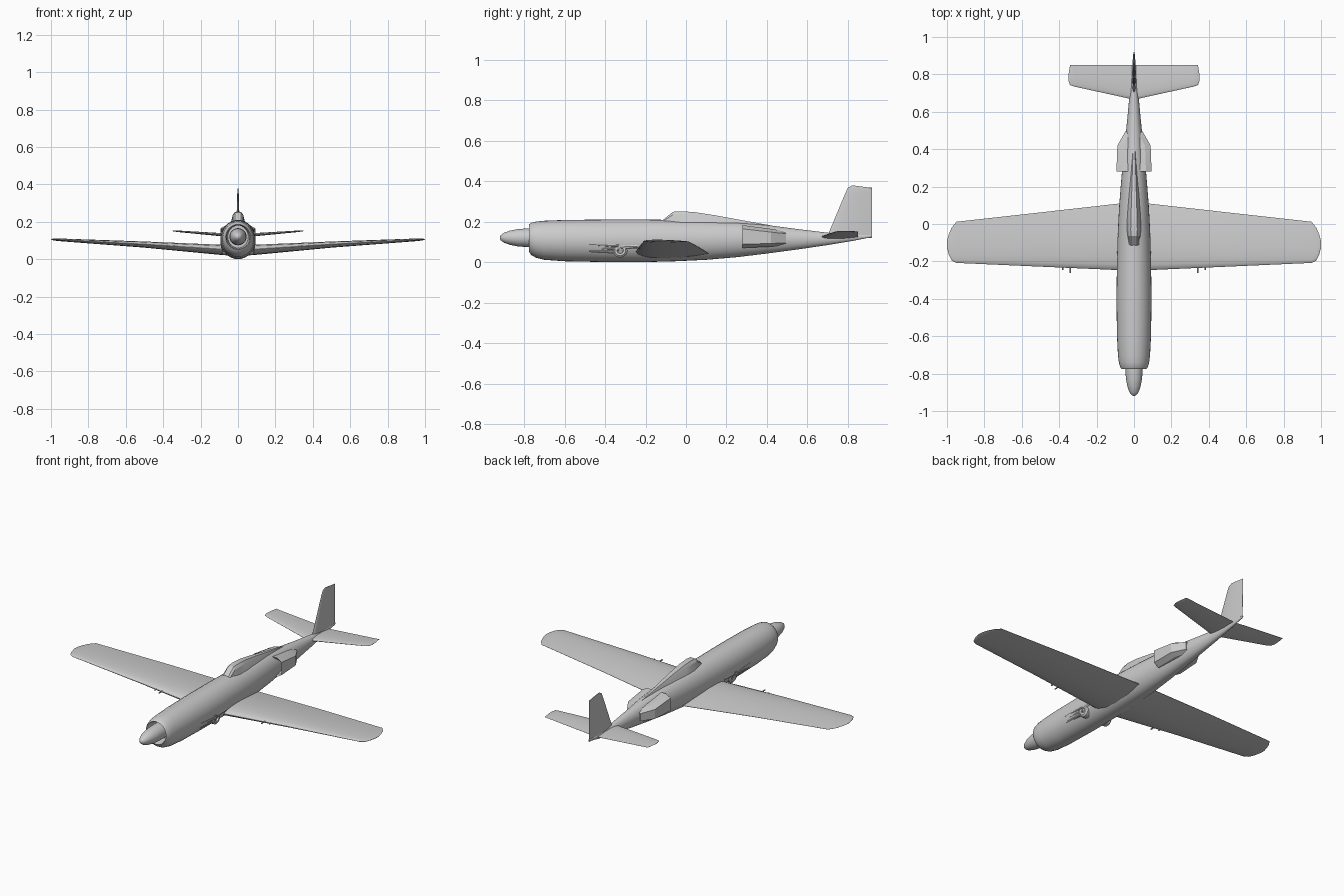
import bpy, bmesh, math
from mathutils import Vector

cube = bpy.data.objects.get("Cube")
if cube:
    bpy.data.objects.remove(cube, do_unlink=True)

grey = bpy.data.materials.new("plain grey")
grey.use_nodes = True
grey.diffuse_color = (0.6, 0.6, 0.6, 1)
grey.node_tree.nodes["Principled BSDF"].inputs["Base Color"].default_value = (0.6, 0.6, 0.6, 1)


def loft(name, rings, angle=35, mirror=False):
    """Skin a list of equal-length closed rings and cap both ends."""
    bm = bmesh.new()
    rows = [[bm.verts.new(p) for p in ring] for ring in rings]
    n = len(rows[0])
    for a, b in zip(rows, rows[1:]):
        for i in range(n):
            j = (i + 1) % n
            bm.faces.new((a[i], a[j], b[j], b[i]))
    bm.faces.new(rows[0][::-1])
    bm.faces.new(rows[-1])
    bmesh.ops.recalc_face_normals(bm, faces=bm.faces)
    mesh = bpy.data.meshes.new(name)
    bm.to_mesh(mesh)
    bm.free()
    mesh.materials.append(grey)
    obj = bpy.data.objects.new(name, mesh)
    bpy.context.collection.objects.link(obj)
    if mirror:
        obj.modifiers.new("mirror", 'MIRROR').use_axis[0] = True
    bpy.ops.object.select_all(action='DESELECT')
    obj.select_set(True)
    bpy.context.view_layer.objects.active = obj
    bpy.ops.object.shade_smooth_by_angle(angle=math.radians(angle))
    return obj


def oval(y, half, low, high, n=32, x=0):
    """Upright elliptical ring at station y."""
    mid, rad = (low + high) / 2, (high - low) / 2
    turn = math.tau / n
    return [(x + half * math.cos(i * turn), y, mid + rad * math.sin(i * turn)) for i in range(n)]


def foil(lead, trail, thick, up):
    """Aerofoil ring between two edge points, thickened along up."""
    lead, trail, up = Vector(lead), Vector(trail), Vector(up)
    ts = [0, 0.02, 0.08, 0.2, 0.4, 0.65, 0.85, 1]

    def height(t):
        return thick * (1.3 * math.sqrt(t) * (1 - t) + 0.02)
    top = [lead.lerp(trail, t) + up * height(t) for t in ts]
    low = [lead.lerp(trail, t) - up * height(t) for t in reversed(ts)]
    return top + low


def tube(name, points, radius, mirror=True, n=10):
    """Straight-sided pipe along y through the given points."""
    return loft(name, [oval(y, radius, z - radius, z + radius, n, x) for x, y, z in points], mirror=mirror)


# Fuselage with a recessed cowl mouth
body = [(-0.70, 0.055, 0.06, 0.18), (-0.765, 0.060, 0.055, 0.180), (-0.776, 0.066, 0.052, 0.186),
        (-0.765, 0.074, 0.035, 0.194), (-0.74, 0.081, 0.021, 0.200), (-0.70, 0.086, 0.011, 0.204),
        (-0.60, 0.091, 0.004, 0.208), (-0.40, 0.094, 0, 0.210), (-0.20, 0.091, 0, 0.210),
        (-0.05, 0.087, 0.004, 0.208), (0.10, 0.079, 0.011, 0.203), (0.25, 0.067, 0.024, 0.196),
        (0.40, 0.053, 0.042, 0.183), (0.55, 0.037, 0.062, 0.163), (0.70, 0.023, 0.084, 0.145),
        (0.82, 0.012, 0.104, 0.138), (0.92, 0.003, 0.124, 0.134)]
loft("fuselage", [oval(*s) for s in body], 40)

# Spinner
nose = [(-0.92, 0.003), (-0.915, 0.013), (-0.90, 0.024), (-0.87, 0.035), (-0.83, 0.043),
        (-0.78, 0.046), (-0.69, 0.046)]
loft("spinner", [oval(y, r, 0.12 - r, 0.12 + r) for y, r in nose])

# Canopy: faceted windscreen and tapering spine
glass = [(-0.115, 0.026, 0.020, 0.207), (-0.065, 0.040, 0.020, 0.248), (-0.03, 0.043, 0.022, 0.251),
         (0.04, 0.042, 0.020, 0.247), (0.15, 0.037, 0.016, 0.230), (0.28, 0.028, 0.011, 0.206),
         (0.42, 0.010, 0.005, 0.181)]
canopy_rings = []
for y, base, top, z in glass:
    floor = 0.175 - max(0, y) * 0.1
    side = floor + (z - floor) * 0.8
    canopy_rings.append([(-base, y, floor), (base, y, floor), (top * 1.3, y, side), (top * 0.8, y, z),
                         (-top * 0.8, y, z), (-top * 1.3, y, side)])
loft("canopy", canopy_rings, 20)

# Wings with rounded tips
wing = [(0, -0.252, 0.116, 0.048, 0.056), (0.09, -0.246, 0.108, 0.053, 0.053),
        (0.5, -0.228, 0.062, 0.080, 0.032), (0.95, -0.208, 0.012, 0.104, 0.014),
        (0.975, -0.195, -0.02, 0.105, 0.011), (0.99, -0.165, -0.055, 0.106, 0.008),
        (1.0, -0.125, -0.09, 0.106, 0.003)]
loft("wing", [foil((x, a, z), (x, b, z - 0.15 * t), t, (0, 0, 1)) for x, a, b, z, t in wing], mirror=True)

# Tailplane
tail = [(0, 0.665, 0.85, 0.124, 0.020), (0.32, 0.735, 0.85, 0.149, 0.008),
        (0.342, 0.743, 0.85, 0.151, 0.006), (0.35, 0.765, 0.80, 0.151, 0.002)]
loft("tailplane", [foil((x, a, z), (x, b, z), t, (0, 0, 1)) for x, a, b, z, t in tail], mirror=True)

# Fin and rudder
fin = [(0.12, 0.695, 0.918, 0.020), (0.34, 0.787, 0.92, 0.009), (0.367, 0.800, 0.92, 0.006)]
fin_rings = [foil((0, a, z), (0, b, z), t, (1, 0, 0)) for z, a, b, t in fin]
fin_rings.append(foil((0, 0.822, 0.379), (0, 0.92, 0.366), 0.003, (1, 0, 0)))
loft("fin", fin_rings)

# Side air scoops with recessed mouths: y, outer x, low z, high z, bevel
scoop = [(0.36, 0.082, 0.088, 0.155, 0.010), (0.285, 0.088, 0.080, 0.172, 0.012),
         (0.28, 0.094, 0.070, 0.182, 0.018), (0.42, 0.089, 0.076, 0.164, 0.016),
         (0.495, 0.046, 0.085, 0.150, 0.010)]
loft("side_scoop", [[(0.02, y, lo), (x - 0.03, y, lo), (x, y, lo + bev), (x, y, hi - bev),
                     (x - 0.03, y, hi), (0.02, y, hi)] for y, x, lo, hi, bev in scoop], 20, True)

# Exhaust pipes and their round collector
for i in range(3):
    z = 0.048 + i * 0.016
    tube("exhaust_pipe", [(0.074 + i * 0.005, -0.48, z + 0.008), (0.078 + i * 0.004, -0.33, z)], 0.008)
loft("exhaust_collector", [[(x, -0.325 + r * math.cos(i * math.tau / 16), 0.058 + r * math.sin(i * math.tau / 16))
                            for i in range(16)]
                           for x, r in ((0.05, 0.036), (0.082, 0.036), (0.09, 0.027), (0.09, 0.016), (0.08, 0.014))],
     mirror=True)
tube("exhaust_outlet", [(0.078, -0.32, 0.075), (0.078, -0.24, 0.078)], 0.014)

# Wing guns
for x, front in ((0.34, -0.262), (0.38, -0.245)):
    tube("gun_barrel", [(x, front, 0.071), (x, -0.20, 0.071)], 0.004)
